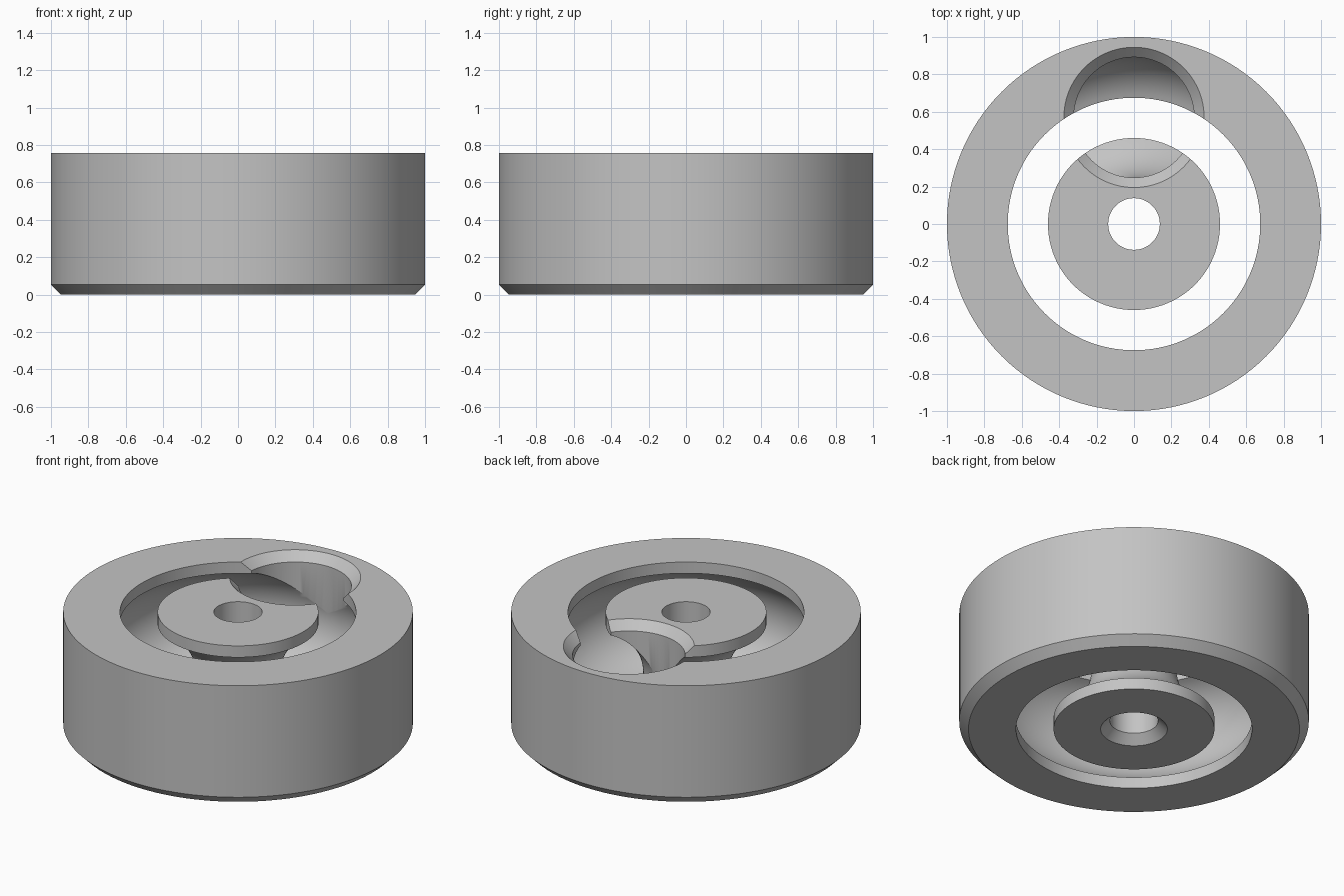
import bpy, bmesh, math
from mathutils import Vector

cube = bpy.data.objects.get("Cube")
if cube:
    bpy.data.objects.remove(cube, do_unlink=True)

HEIGHT = 0.757
MID = HEIGHT / 2
PITCH = 0.57       # radius of the ball track's centre circle
GROOVE = 0.325     # radius of the ball track's section
OUTER_LIP, INNER_LIP = 0.675, 0.46
CHAMFER = 0.053

steel = bpy.data.materials.new("grey steel")
steel.diffuse_color = (0.55, 0.55, 0.55, 1)
steel.use_nodes = True
steel.node_tree.nodes["Principled BSDF"].inputs["Base Color"].default_value = (0.55, 0.55, 0.55, 1)


def lathe(name, profile, closed=True, steps=128):
    """Revolve an (r, z) profile about the z axis."""
    bm = bmesh.new()
    verts = [bm.verts.new((r, 0, z)) for r, z in profile]
    edges = [bm.edges.new(pair) for pair in zip(verts, verts[1:])]
    if closed:
        edges.append(bm.edges.new((verts[-1], verts[0])))
    bmesh.ops.spin(bm, geom=verts + edges, axis=Vector((0, 0, 1)), cent=Vector(),
                   angle=math.tau, steps=steps, use_merge=False)
    bmesh.ops.remove_doubles(bm, verts=bm.verts, dist=1e-5)
    bmesh.ops.recalc_face_normals(bm, faces=bm.faces)
    mesh = bpy.data.meshes.new(name)
    bm.to_mesh(mesh)
    bm.free()
    mesh.materials.append(steel)
    obj = bpy.data.objects.new(name, mesh)
    bpy.context.collection.objects.link(obj)
    return obj


def race(lip, side, count=32):
    """Arc of the ball track from the bottom lip to the top lip."""
    half = math.acos(abs(lip - PITCH) / GROOVE)
    angles = [-half + 2 * half * i / count for i in range(count + 1)]
    return [(PITCH + side * GROOVE * math.cos(a), MID + GROOVE * math.sin(a)) for a in angles]


# Outer ring with a chamfered bottom rim
outer_ring = lathe("outer_ring",
                   [(OUTER_LIP, 0)] + race(OUTER_LIP, 1) +
                   [(OUTER_LIP, HEIGHT), (1, HEIGHT), (1, CHAMFER), (1 - CHAMFER, 0)])

# Inner ring with a countersunk bore
BORE = 0.138
inner_ring = lathe("inner_ring",
                   [(INNER_LIP, 0)] + race(INNER_LIP, -1) +
                   [(INNER_LIP, HEIGHT), (BORE, HEIGHT), (BORE, CHAMFER), (BORE + CHAMFER, 0)])

# Chamfered ball loading hole, sunk from the top into the track
hole = GROOVE - 0.003
cutter = lathe("loading_hole_cutter",
               [(0, MID), (hole, MID), (hole, HEIGHT - CHAMFER),
                (hole + 2 * CHAMFER, HEIGHT + CHAMFER), (0, HEIGHT + CHAMFER)],
               closed=False, steps=96)
cutter.location.y = PITCH
cutter.hide_render = True

for ring in (outer_ring, inner_ring):
    cut = ring.modifiers.new("loading_hole", "BOOLEAN")
    cut.operation = "DIFFERENCE"
    cut.solver = "EXACT"
    cut.object = cutter
    bpy.ops.object.select_all(action="DESELECT")
    ring.select_set(True)
    bpy.context.view_layer.objects.active = ring
    bpy.ops.object.modifier_apply(modifier=cut.name)
    bpy.ops.object.shade_smooth_by_angle(angle=math.radians(30))

bpy.data.objects.remove(cutter, do_unlink=True)
